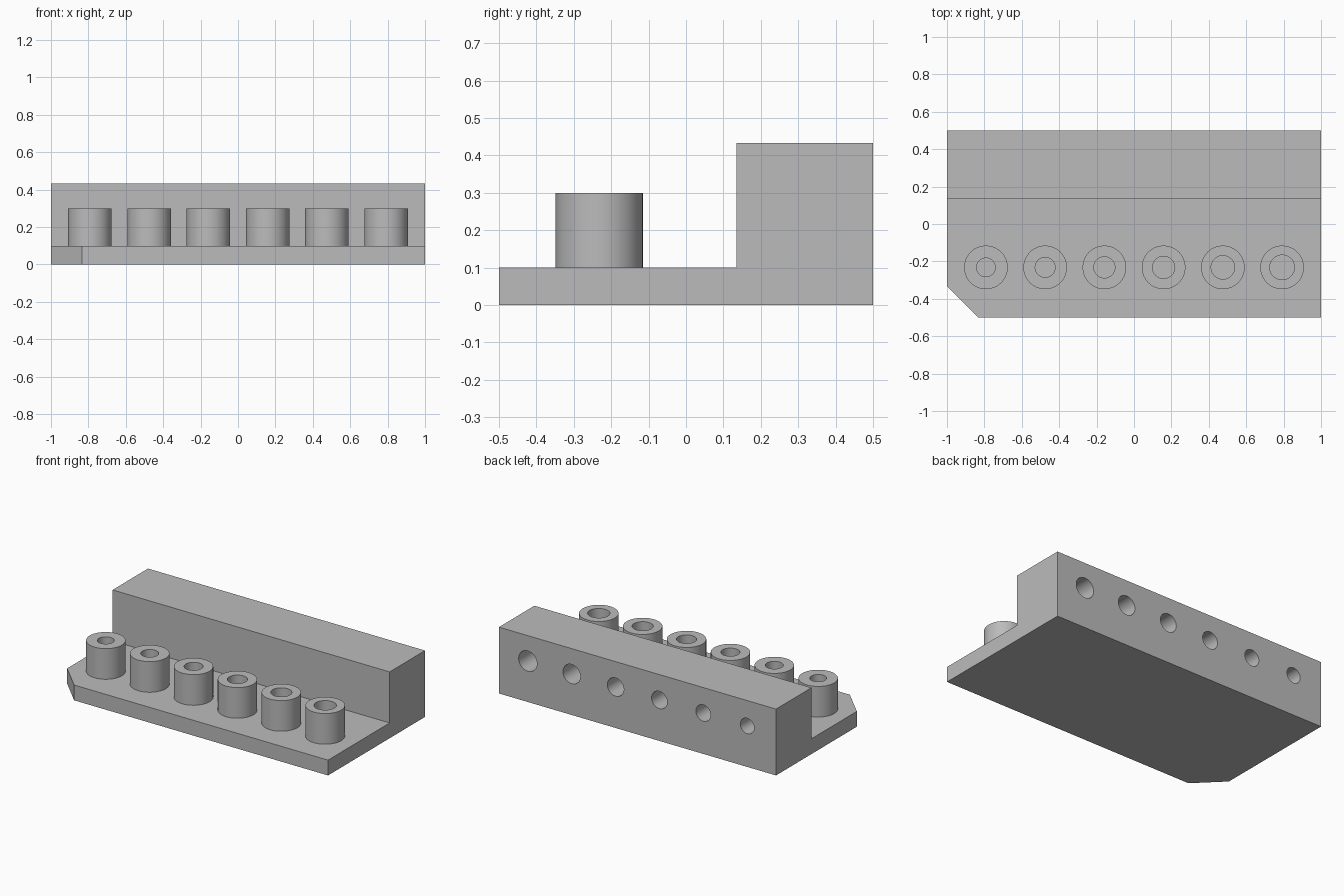
import bpy, bmesh, math
from mathutils import Matrix

if "Cube" in bpy.data.objects:
    bpy.data.objects.remove(bpy.data.objects["Cube"])

COUNT, PITCH, SEGS = 6, 0.3167, 64
grey = bpy.data.materials.new("plain grey")
grey.diffuse_color = (0.5, 0.5, 0.5, 1)
grey.use_nodes = True
grey.node_tree.nodes["Principled BSDF"].inputs["Base Color"].default_value = grey.diffuse_color


def add_object(name, bm):
    bmesh.ops.recalc_face_normals(bm, faces=bm.faces[:])
    mesh = bpy.data.meshes.new(name)
    bm.to_mesh(mesh)
    bm.free()
    mesh.materials.append(grey)
    ob = bpy.data.objects.new(name, mesh)
    bpy.context.collection.objects.link(ob)
    return ob


def activate(ob):
    bpy.ops.object.select_all(action='DESELECT')
    ob.select_set(True)
    bpy.context.view_layer.objects.active = ob


def smooth(ob):
    activate(ob)
    bpy.ops.object.shade_smooth_by_angle(angle=math.radians(30))


# Base plate and rear wall: one L profile extruded along x
bm = bmesh.new()
profile = [(-0.5, 0), (0.5, 0), (0.5, 0.433), (0.135, 0.433), (0.135, 0.1), (-0.5, 0.1)]
face = bm.faces.new([bm.verts.new((-1, y, z)) for y, z in profile])
out = bmesh.ops.extrude_face_region(bm, geom=[face])
bmesh.ops.translate(bm, vec=(2, 0, 0),
                    verts=[g for g in out["geom"] if isinstance(g, bmesh.types.BMVert)])
bmesh.ops.recalc_face_normals(bm, faces=bm.faces[:])
# Cut front left corner
corner = [e for e in bm.edges if all(v.co.x < -0.9 and v.co.y < -0.4 for v in e.verts)]
bmesh.ops.bevel(bm, geom=corner, offset=0.167, offset_type='OFFSET', segments=1, affect='EDGES')
body = add_object("base_and_wall", bm)

# Hole sizes grow from left to right
holes = [((i - (COUNT - 1) / 2) * PITCH, 0.05 + i * 0.0032) for i in range(COUNT)]

# Blind holes in the back of the wall
bm = bmesh.new()
for x, r in holes:
    bmesh.ops.create_cone(bm, cap_ends=True, segments=SEGS, radius1=r, radius2=r, depth=0.3,
                          matrix=Matrix.Translation((x, 0.4, 0.267))
                          @ Matrix.Rotation(math.pi / 2, 4, 'X'))
cutter = add_object("wall_hole_cutter", bm)
cutter.hide_render = True
mod = body.modifiers.new("holes", 'BOOLEAN')
mod.operation, mod.solver, mod.object = 'DIFFERENCE', 'EXACT', cutter
activate(body)
bpy.ops.object.modifier_apply(modifier=mod.name)
bpy.data.objects.remove(cutter)
smooth(body)

# Hollow posts standing on the plate
for i, (x, r) in enumerate(holes):
    bm = bmesh.new()
    rings = []
    for radius, z in [(0.1165, 0.1), (0.1165, 0.3), (r, 0.3), (r, 0.101)]:
        rings.append([bm.verts.new((x + radius * math.cos(a), -0.232 + radius * math.sin(a), z))
                      for a in (2 * math.pi * k / SEGS for k in range(SEGS))])
    for low, high in zip(rings, rings[1:]):
        for k in range(SEGS):
            n = (k + 1) % SEGS
            bm.faces.new((low[k], low[n], high[n], high[k]))
    bm.faces.new(rings[0])
    bm.faces.new(rings[-1])
    smooth(add_object(f"post_{i + 1}", bm))
